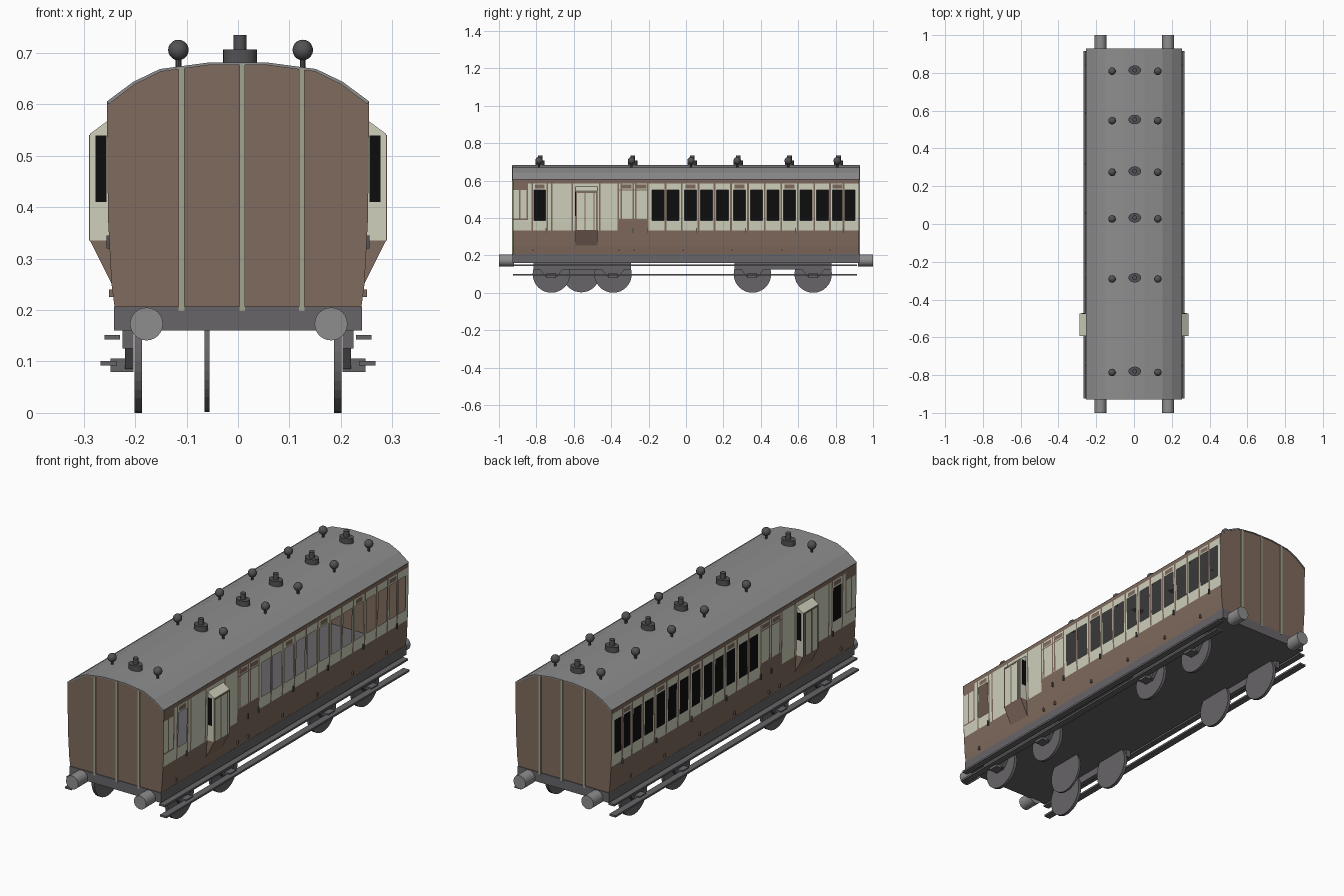
import bpy, bmesh, math
from mathutils import Matrix

if "Cube" in bpy.data.objects:
    bpy.data.objects.remove(bpy.data.objects["Cube"])


def material(name, r, g, b):
    m = bpy.data.materials.new(name)
    m.diffuse_color = (r, g, b, 1)
    m.use_nodes = True
    m.node_tree.nodes["Principled BSDF"].inputs["Base Color"].default_value = m.diffuse_color
    return m


BROWN = material("brown paint", 0.215, 0.145, 0.110)
CREAM = material("cream paint", 0.62, 0.63, 0.50)
STRIPE = material("sage strip", 0.35, 0.37, 0.275)
ROOF = material("roof grey", 0.27, 0.27, 0.27)
FRAME = material("underframe grey", 0.135, 0.128, 0.138)
VENT = material("vent dark grey", 0.085, 0.085, 0.09)
BLACK = material("window black", 0.004, 0.004, 0.004)
SIDES = ((-1, "left"), (1, "right"))


def finish(name, bm, *mats):
    me = bpy.data.meshes.new(name)
    bm.to_mesh(me)
    bm.free()
    for m in mats:
        me.materials.append(m)
    ob = bpy.data.objects.new(name, me)
    bpy.context.collection.objects.link(ob)
    return ob


def prism(name, pts, a, b, mat, axis="y"):
    """Extrude a profile: (x, z) points along y, or (y, z) points along x."""
    bm = bmesh.new()
    place = (lambda u, z, t: (u, t, z)) if axis == "y" else (lambda u, z, t: (t, u, z))
    ends = [[bm.verts.new(place(u, z, t)) for u, z in pts] for t in (a, b)]
    for e in ends:
        bm.faces.new(e)
    n = len(pts)
    for i in range(n):
        j = (i + 1) % n
        bm.faces.new((ends[0][i], ends[0][j], ends[1][j], ends[1][i]))
    bmesh.ops.recalc_face_normals(bm, faces=bm.faces)
    return finish(name, bm, mat)


def box(name, x0, x1, y0, y1, z0, z1, mat):
    return prism(name, [(x0, z0), (x1, z0), (x1, z1), (x0, z1)], y0, y1, mat)


def cylinder(name, center, r, depth, mat, axis="Z", segs=24, squash=1.0):
    bm = bmesh.new()
    bmesh.ops.create_cone(bm, cap_ends=True, segments=segs, radius1=r, radius2=r, depth=depth)
    bmesh.ops.scale(bm, vec=(1, squash, 1), verts=bm.verts)
    if axis != "Z":
        turn = Matrix.Rotation(math.pi / 2, 3, "Y" if axis == "X" else "X")
        bmesh.ops.rotate(bm, matrix=turn, verts=bm.verts)
    bmesh.ops.translate(bm, vec=center, verts=bm.verts)
    return finish(name, bm, mat)


# Cross-section of the body: half side and roof arch
SIDE = [(0.240, 0.205), (0.246, 0.25), (0.253, 0.38), (0.255, 0.605)]
ARCH = [(0.255, 0.605), (0.204, 0.643), (0.152, 0.668), (0.055, 0.681)]
END = 0.925


def side_x(z):
    for (x0, z0), (x1, z1) in zip(SIDE, SIDE[1:]):
        if z <= z1 + 1e-6:
            return x0 + (x1 - x0) * (z - z0) / (z1 - z0)
    return SIDE[-1][0]


# Painted side layout as rectangles (y0, y1, z0, z1, colour); later ones win
B, C, W = 0, 1, 2
rects = [(-END, END, 0.205, 0.605, B), (-END, END, 0.332, 0.585, C)]
# passenger windows, with a bead between neighbours
centres = [-0.15, -0.07, 0.024, 0.11, 0.195, 0.286, 0.377,
           0.465, 0.553, 0.642, 0.73, 0.808, 0.877]
doors = [0.024, 0.286, 0.553, 0.808]
for a, b in zip(centres, centres[1:]):
    m = (a + b) / 2
    rects.append((m - 0.005, m + 0.005, 0.332, 0.585, B))
for c in centres + [-0.782]:
    h = 0.026 if c > 0.8 else 0.032
    rects.append((c - h, c + h, 0.387, 0.55, W))
# luggage compartment: brown lower doors and beads
rects += [(-0.36, -0.203, 0.332, 0.395, B), (-0.925, -0.845, 0.55, 0.605, B),
          (-0.925, -0.845, 0.39, 0.397, B)]
for y in (-0.888, -0.848, -0.822, -0.742, -0.718, -0.607, -0.462,
          -0.362, -0.347, -0.283, -0.268, -0.204):
    rects.append((y - 0.004, y + 0.004, 0.332 if y > -0.84 else 0.39, 0.585, B))
rects.append((-0.36, -0.203, 0.547, 0.553, B))
# ventilator hoods above doors
for c in doors + [-0.782, -0.318, -0.238]:
    rects.append((c - 0.026, c + 0.026, 0.557, 0.578, B))
    rects.append((c - 0.021, c + 0.021, 0.561, 0.574, B))


def side_wall(s, name):
    ys = sorted({round(v, 4) for r in rects for v in r[:2]})
    zs = sorted({round(v, 4) for r in rects for v in r[2:4]} | {0.25, 0.38})
    bm = bmesh.new()
    grid = [[bm.verts.new((s * side_x(z), y, z)) for z in zs] for y in ys]
    for i in range(len(ys) - 1):
        for j in range(len(zs) - 1):
            y, z = (ys[i] + ys[i + 1]) / 2, (zs[j] + zs[j + 1]) / 2
            col = [r[4] for r in rects if r[0] < y < r[1] and r[2] < z < r[3]][-1]
            if col == W and s > 0:      # right-hand windows are open
                continue
            q = [grid[i][j], grid[i + 1][j], grid[i + 1][j + 1], grid[i][j + 1]]
            bm.faces.new(q if s > 0 else q[::-1]).material_index = col
    bmesh.ops.delete(bm, geom=[v for v in bm.verts if not v.link_faces], context="VERTS")
    finish(name, bm, BROWN, CREAM, BLACK)


for s, n in SIDES:
    side_wall(s, n + "_side_wall")

# End walls with three upright strips
half = SIDE + ARCH[1:]
outline = half + [(-x, z) for x, z in reversed(half)]
for s, n in ((-1, "front"), (1, "back")):
    prism(n + "_end_wall", outline, s * END, s * (END - 0.005), BROWN)
    for x, top in ((-0.11, 0.672), (0.008, 0.68), (0.124, 0.670)):
        box(n + "_end_strip", x - 0.0055, x + 0.0055, s * END, s * (END + 0.004), 0.198, top, STRIPE)

# Roof: thin faceted shell over the arch
arch = ARCH + [(-x, z) for x, z in reversed(ARCH)]
under = [(x * 0.985, z - 0.004) for x, z in reversed(arch)]
prism("roof", [(x, z + 0.001) for x, z in arch] + under, -0.928, 0.928, ROOF)

# Roof vents: a lamp top in the middle, a ball vent each side
for y in (-0.78, -0.285, 0.033, 0.28, 0.553, 0.815):
    cylinder("lamp_base", (0.004, y, 0.692), 0.033, 0.03, VENT, squash=0.75)
    cylinder("lamp_cap", (0.004, y, 0.72), 0.0125, 0.03, VENT, segs=16)
    for x in (-0.116, 0.126):
        cylinder("ball_vent_stem", (x, y - 0.006, 0.68), 0.006, 0.035, VENT, segs=10)
        bm = bmesh.new()
        bmesh.ops.create_uvsphere(bm, u_segments=16, v_segments=10, radius=0.02)
        bmesh.ops.translate(bm, vec=(x, y - 0.006, 0.706), verts=bm.verts)
        for f in bm.faces:
            f.smooth = True
        finish("ball_vent", bm, VENT)

# Underframe and buffers
box("underframe", -0.241, 0.241, -0.928, 0.928, 0.16, 0.207, FRAME)
for s, n in ((-1, "front"), (1, "back")):
    for x in (-0.178, 0.181):
        cylinder(n + "_buffer", (x, s * 0.96, 0.173), 0.032, 0.08, ROOF, axis="Y")

# Guard lookouts projecting from both sides
Y0, Y1 = -0.592, -0.474
for s, n in SIDES:
    prism(n + "_lookout_top", [(s * x, z) for x, z in
          ((0.25, 0.571), (0.288, 0.543), (0.288, 0.335), (0.25, 0.335))], Y0, Y1, CREAM)
    prism(n + "_lookout_base", [(s * x, z) for x, z in
          ((0.245, 0.335), (0.288, 0.335), (0.245, 0.25))], Y0, Y1, BROWN)
    for y, d in ((Y0, -0.002), (Y1, 0.002)):
        box(n + "_lookout_window", s * 0.256, s * 0.277, y, y + d, 0.41, 0.54, BLACK)
    for y in (-0.587, -0.541, -0.492, -0.478):
        box(n + "_lookout_bead", s * 0.287, s * 0.2895, y - 0.003, y + 0.003, 0.335, 0.541, BROWN)
    box(n + "_lookout_top_bead", s * 0.287, s * 0.2895, -0.588, -0.476, 0.534, 0.541, BROWN)

# Running gear on each side
for s, n in SIDES:
    box(n + "_upper_footboard", s * 0.23, s * 0.26, -0.925, 0.915, 0.143, 0.152, FRAME)
    box(n + "_lower_footboard", s * 0.235, s * 0.268, -0.925, 0.915, 0.092, 0.101, FRAME)
    for mid in (-0.555, 0.518):
        box(n + "_bogie_side", s * 0.203, s * 0.225, mid - 0.26, mid + 0.26, 0.125, 0.16, FRAME)
    for y in (-0.72, -0.39, 0.355, 0.68):
        cylinder(n + "_wheel", (s * 0.194, y, 0.1), 0.1, 0.015, FRAME, axis="X", segs=32)
        prism(n + "_axle_guard", [(y - 0.065, 0.13), (y - 0.03, 0.085), (y + 0.03, 0.085),
              (y + 0.065, 0.13)], s * 0.203, s * 0.22, FRAME, axis="x")
        box(n + "_axle_box", s * 0.203, s * 0.248, y - 0.025, y + 0.025, 0.08, 0.106, FRAME)
    # door handles and lower hinges
    for c in doors + [-0.782, -0.318, -0.238]:
        x = side_x(0.33)
        box(n + "_door_handle", s * x, s * (x + 0.006), c + 0.03, c + 0.036, 0.32, 0.345, VENT)
        x = side_x(0.23)
        box(n + "_door_hinge", s * (x - 0.002), s * (x + 0.008), c - 0.042, c - 0.034, 0.225, 0.24, BROWN)

# Single inner disc between the front wheels
cylinder("inner_disc", (-0.06, -0.56, 0.102), 0.1, 0.01, FRAME, axis="X", segs=32)
